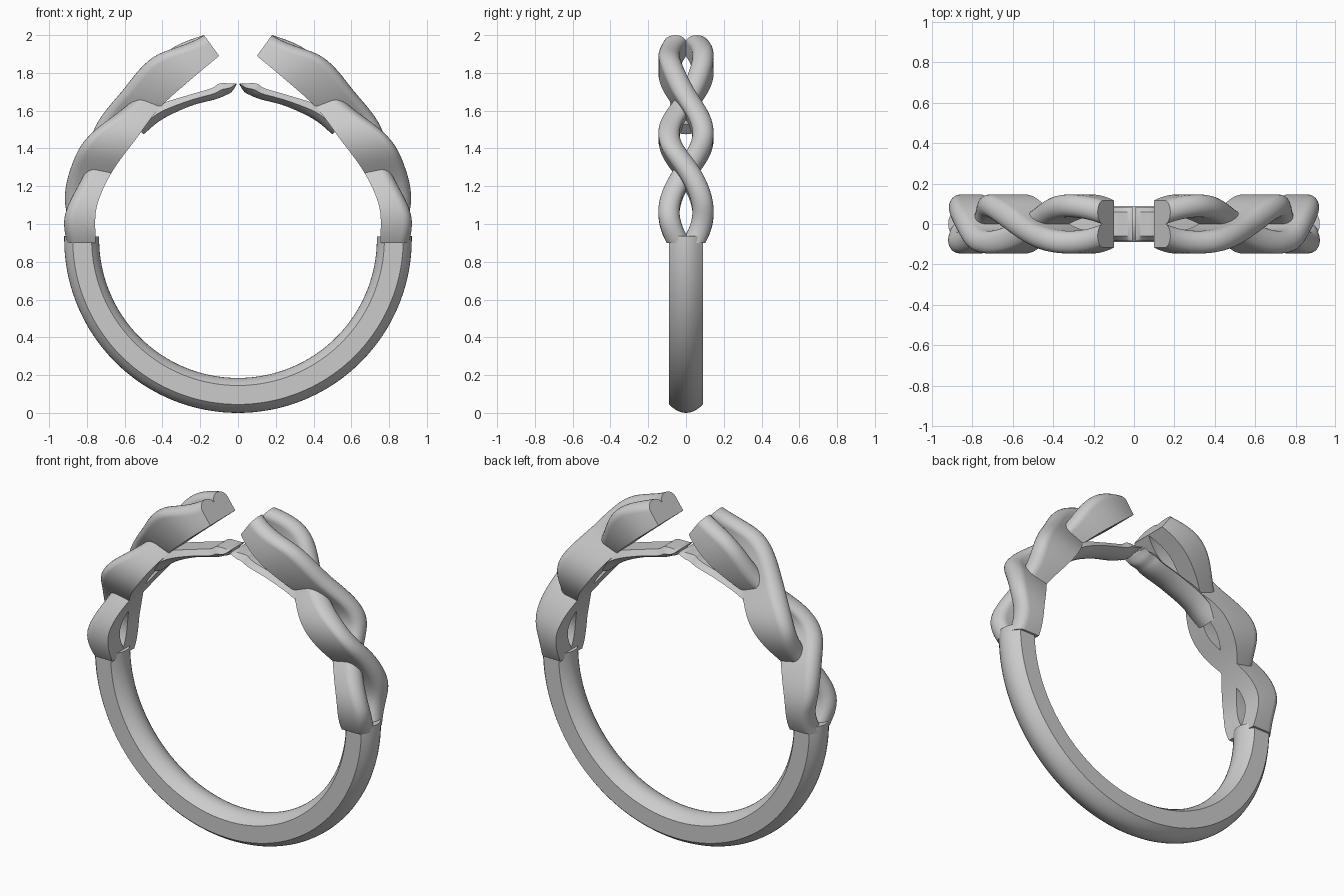
import bpy
from math import sin, cos, pi, radians, sqrt

if "Cube" in bpy.data.objects:
    bpy.data.objects.remove(bpy.data.objects["Cube"])

CZ = 0.92  # height of the ring's centre


def spline(keys, t):
    """Smooth interpolation of (t, values...) rows."""
    i = 0
    while i < len(keys) - 2 and t > keys[i + 1][0]:
        i += 1
    a, b = keys[i], keys[i + 1]
    p, q = keys[max(i - 1, 0)], keys[min(i + 2, len(keys) - 1)]
    h = b[0] - a[0]
    u = (t - a[0]) / h
    out = []
    for k in range(1, len(a)):
        ma = (b[k] - p[k]) / (b[0] - p[0]) * h
        mb = (q[k] - a[k]) / (q[0] - a[0]) * h
        out.append((2*u**3 - 3*u**2 + 1) * a[k] + (u**3 - 2*u**2 + u) * ma
                   + (3*u**2 - 2*u**3) * b[k] + (u**3 - u**2) * mb)
    return out


def loft(name, rings, mirror=False):
    """Skin closed rings of equal size and cap both ends."""
    n = len(rings[0])
    verts = [p for r in rings for p in r]
    faces = []
    for j in range(len(rings) - 1):
        for i in range(n):
            k = (i + 1) % n
            faces.append((j*n + i, j*n + k, (j+1)*n + k, (j+1)*n + i))
    faces.append(tuple(reversed(range(n))))
    faces.append(tuple(range((len(rings)-1)*n, len(rings)*n)))
    me = bpy.data.meshes.new(name)
    me.from_pydata(verts, [], faces)
    ob = bpy.data.objects.new(name, me)
    bpy.context.collection.objects.link(ob)
    bpy.ops.object.select_all(action='DESELECT')
    bpy.context.view_layer.objects.active = ob
    ob.select_set(True)
    bpy.ops.object.mode_set(mode='EDIT')
    bpy.ops.mesh.select_all(action='SELECT')
    bpy.ops.mesh.normals_make_consistent(inside=False)
    bpy.ops.object.mode_set(mode='OBJECT')
    bpy.ops.object.shade_smooth_by_angle(angle=radians(35))
    if mirror:
        m = ob.modifiers.new("mirror", 'MIRROR')
        m.use_mirror_merge = False
    return ob


# Lower shank: domed outside and inside, flat sides
N = 10
us = [-1 + 2*i/N for i in range(N + 1)]
profile = [(0.09*u, 0.92 - 0.045*u*u) for u in us]
profile += [(-0.09*u, 0.735 + 0.04*u*u) for u in us]
rings = []
for j in range(121):
    a = radians(1 - 182*j/120)
    rings.append([(r*cos(a), y, CZ + r*sin(a)) for y, r in profile])
loft("shank", rings)

# Twisted strands: phase, inner edge x z, mean outer edge x z
GUIDE = [(25, 0.755, 0.90, 0.905, 0.90),
         (105, 0.748, 1.09, 0.905, 1.11),
         (180, 0.67, 1.27, 0.84, 1.305),
         (270, 0.54, 1.45, 0.765, 1.49),
         (360, 0.41, 1.62, 0.58, 1.685),
         (430, 0.255, 1.76, 0.42, 1.885),
         (500, 0.10, 1.89, 0.18, 2.0)]
HW = 0.056


def strand(name, side):
    rings = []
    steps = 110
    for j in range(steps + 1):
        ph = 25 + 475*j/steps
        ix, iz, ox, oz = spline(GUIDE, ph)
        p0 = spline(GUIDE, max(ph - 2, 25))
        p1 = spline(GUIDE, min(ph + 2, 500))
        dph = min(ph + 2, 500) - max(ph - 2, 25)
        run = sqrt((p1[0]+p1[2]-p0[0]-p0[2])**2 + (p1[1]+p1[3]-p0[1]-p0[3])**2) / 2 / dph
        a = radians(ph)
        y = -side * 0.09 * sin(a)
        slope = 0.09 * cos(a) * pi/180 / run
        w = HW * min(sqrt(1 + slope**2), 1.35)
        fade = max(0, min(1, (ph - 25)/60, (500 - ph)/60))
        H = sqrt((ox-ix)**2 + (oz-iz)**2)
        nx, nz = (ox-ix)/H, (oz-iz)/H
        H += 0.04 * side * cos(a) * fade
        sec = [(-w, 0)]
        for k in range(13):
            b = pi - pi*k/12
            sec.append((w*cos(b), H - 0.05 + 0.05*sin(b)))
        sec.append((w, 0))
        rings.append([(ix + nx*h, y + v, iz + nz*h) for v, h in sec])
    loft(name, rings, True)


strand("twist_strand_a", 1)
strand("twist_strand_b", -1)

# Thin inner bridge under the twist: t, lower x z, upper x z
BRIDGE = [(0, 0.50, 1.475, 0.55, 1.53),
          (1, 0.40, 1.555, 0.43, 1.625),
          (2, 0.25, 1.625, 0.27, 1.68),
          (3, 0.12, 1.66, 0.145, 1.717),
          (4, 0.07, 1.68, 0.10, 1.743),
          (5, 0.035, 1.698, 0.05, 1.745),
          (6, 0.008, 1.738, 0.008, 1.745)]
rings = []
for j in range(49):
    lx, lz, ux, uz = spline(BRIDGE, j/8)
    sec = [(-0.06, 1), (0.06, 1)]
    sec += [(-0.085*u, 0.5*u*u) for u in us]
    rings.append([(lx + (ux-lx)*h, y, lz + (uz-lz)*h) for y, h in sec])
loft("inner_bridge", rings, True)
